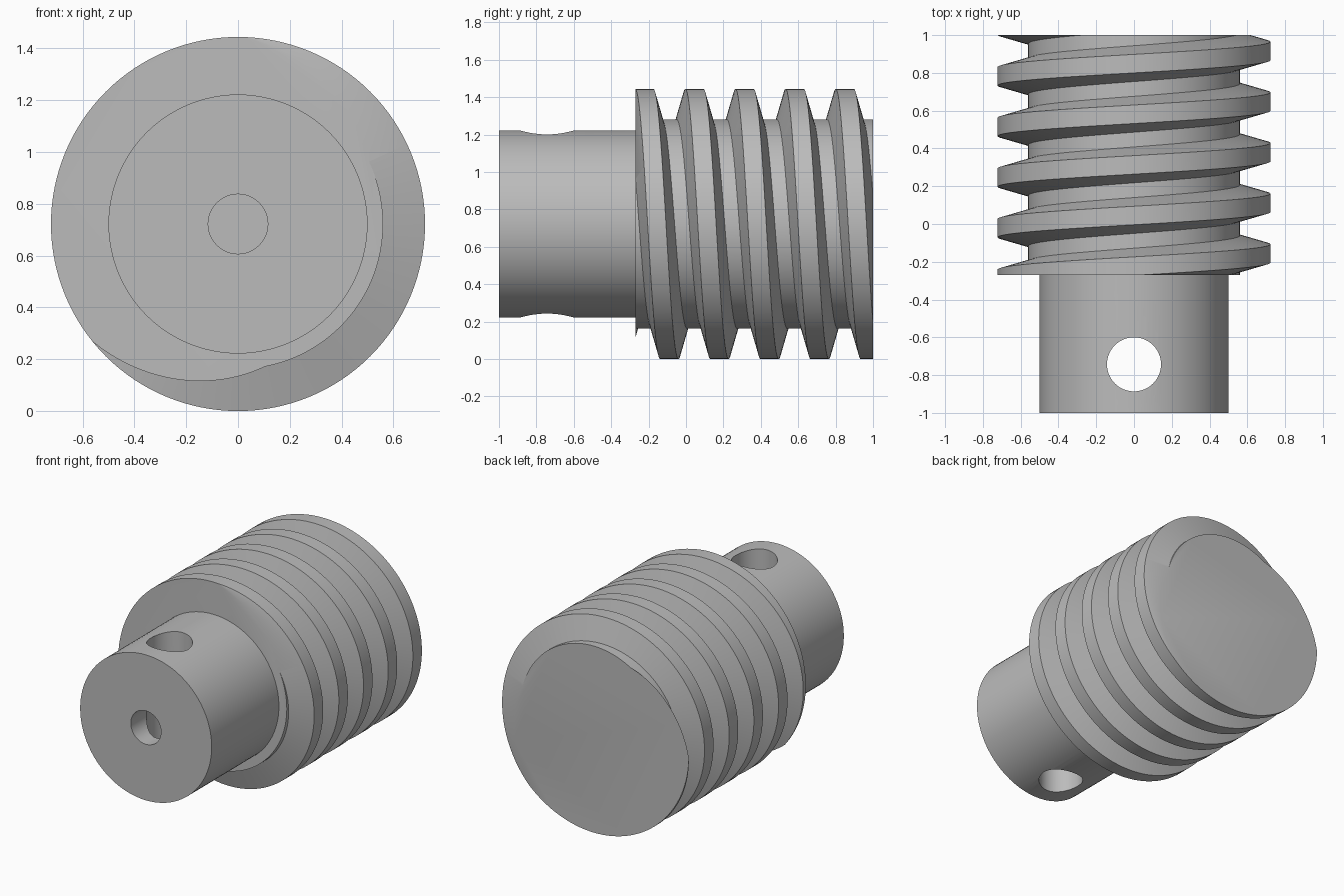
import bpy, bmesh
from math import pi
from mathutils import Matrix, Vector

if "Cube" in bpy.data.objects:
    bpy.data.objects.remove(bpy.data.objects["Cube"], do_unlink=True)

AXIS_Z = 0.722
TIP, FRONT, BACK = -1.0, -0.27, 1.0
CREST_R, ROOT_R, SHAFT_R = 0.722, 0.56, 0.5
PITCH, CREST_HALF, FLANK = 0.268, 0.049, 0.046
CREST_Y = 0.045          # crest centre at the top of the worm
STEPS = 128

steel = bpy.data.materials.new("grey_steel")
steel.use_nodes = True
GREY = (0.5, 0.5, 0.5, 1)
steel.diffuse_color = GREY
steel.node_tree.nodes["Principled BSDF"].inputs["Base Color"].default_value = GREY


def make_object(name, bm):
    bmesh.ops.recalc_face_normals(bm, faces=bm.faces[:])
    mesh = bpy.data.meshes.new(name)
    bm.to_mesh(mesh)
    bm.free()
    obj = bpy.data.objects.new(name, mesh)
    bpy.context.collection.objects.link(obj)
    mesh.materials.append(steel)
    return obj


def cylinder(name, radius, start, end, axis):
    """Cylinder between two points, along Y or Z."""
    start, end = Vector(start), Vector(end)
    bm = bmesh.new()
    turn = Matrix.Rotation(pi / 2, 4, 'X') if axis == 'Y' else Matrix()
    bmesh.ops.create_cone(bm, cap_ends=True, segments=96, radius1=radius,
                          radius2=radius, depth=(end - start).length,
                          matrix=Matrix.Translation((start + end) / 2) @ turn)
    return make_object(name, bm)


def activate(obj):
    bpy.ops.object.select_all(action='DESELECT')
    obj.select_set(True)
    bpy.context.view_layer.objects.active = obj


# Worm thread: trapezoid teeth swept one turn; each turn meets the next
bm = bmesh.new()
profile = []
for k in range(-4, 6):
    c = CREST_Y + k * PITCH
    for dy, r in ((-CREST_HALF - FLANK, ROOT_R), (-CREST_HALF, CREST_R),
                  (CREST_HALF, CREST_R), (CREST_HALF + FLANK, ROOT_R)):
        profile.append(bm.verts.new((0, c + dy, AXIS_Z + r)))
edges = [bm.edges.new(pair) for pair in zip(profile, profile[1:])]
bmesh.ops.spin(bm, geom=profile + edges, cent=(0, 0, AXIS_Z), axis=(0, 1, 0),
               dvec=(0, PITCH / STEPS, 0), angle=2 * pi, steps=STEPS)
bmesh.ops.remove_doubles(bm, verts=bm.verts[:], dist=0.0005)

# Trim both ends flat and cap them
for y, side in ((FRONT, -1), (BACK, 1)):
    bmesh.ops.bisect_plane(bm, geom=bm.verts[:] + bm.edges[:] + bm.faces[:],
                           plane_co=(0, y, 0), plane_no=(0, side, 0),
                           clear_outer=True)
    rim = [e for e in bm.edges if e.is_boundary
           and all(abs(v.co.y - y) < 0.0001 for v in e.verts)]
    bmesh.ops.contextual_create(bm, geom=rim)
worm = make_object("worm_thread", bm)

# Shaft with an axial bore and a vertical pin hole
shaft = cylinder("shaft", SHAFT_R, (0, TIP, AXIS_Z), (0, FRONT + 0.01, AXIS_Z), 'Y')
cutters = [
    cylinder("bore_cutter", 0.115, (0, TIP - 0.1, AXIS_Z), (0, -0.45, AXIS_Z), 'Y'),
    cylinder("pin_hole_cutter", 0.143, (0, -0.743, 0), (0, -0.743, 2 * AXIS_Z), 'Z'),
]
activate(shaft)
for cutter in cutters:
    cutter.hide_render = True
    mod = shaft.modifiers.new("hole", 'BOOLEAN')
    mod.operation, mod.solver, mod.object = 'DIFFERENCE', 'EXACT', cutter
    bpy.ops.object.modifier_apply(modifier=mod.name)
    bpy.data.objects.remove(cutter, do_unlink=True)

for obj in (worm, shaft):
    activate(obj)
    bpy.ops.object.shade_smooth_by_angle()
